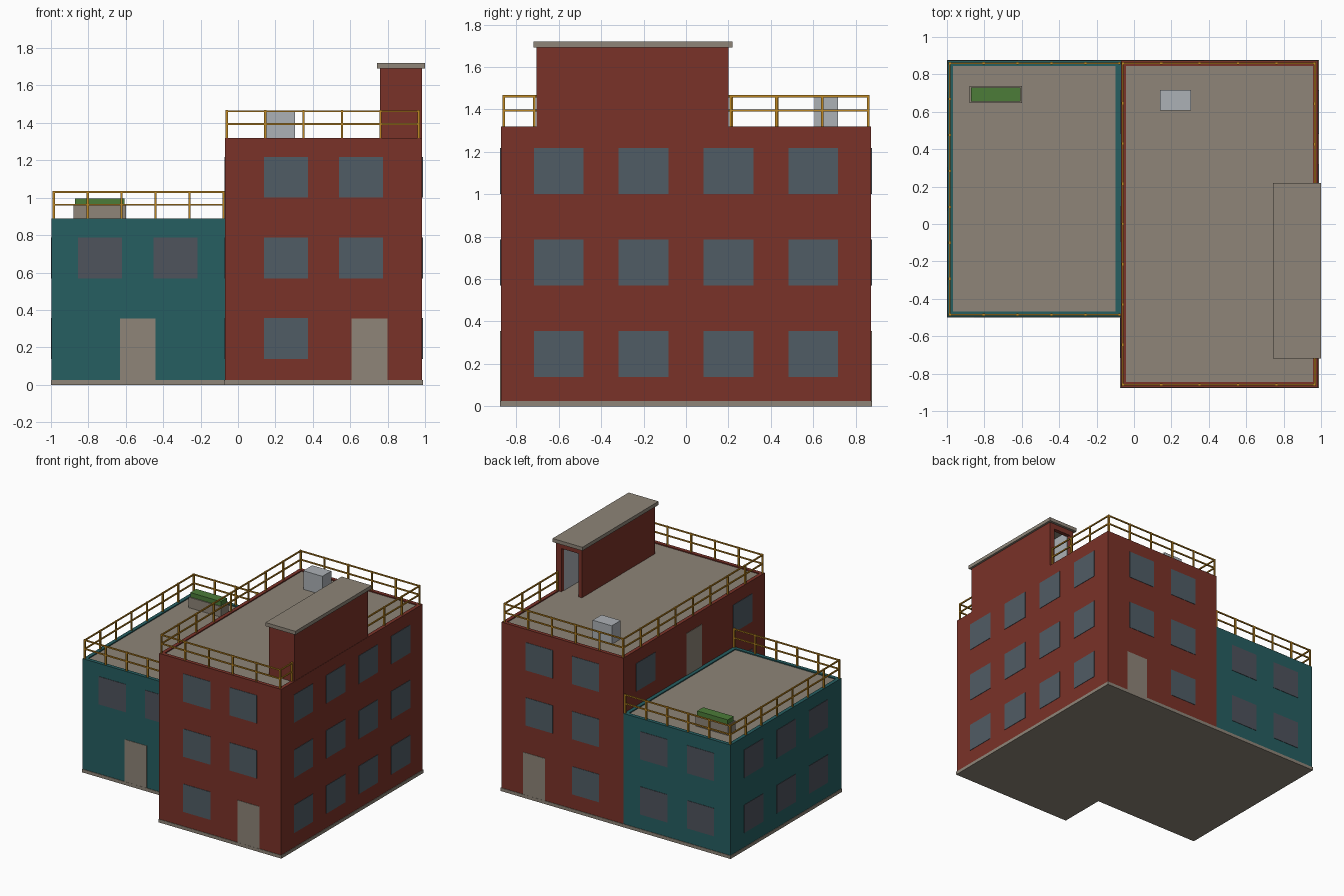
import bpy
import bmesh
from mathutils import Vector

cube = bpy.data.objects.get("Cube")
if cube:
    bpy.data.objects.remove(cube, do_unlink=True)


def make_material(name, rgb):
    """Flat material from 8-bit display values, stored as linear."""
    linear = [((c / 255 + 0.055) / 1.055) ** 2.4 for c in rgb] + [1.0]
    mat = bpy.data.materials.new(name)
    mat.use_nodes = True
    mat.diffuse_color = linear
    bsdf = mat.node_tree.nodes["Principled BSDF"]
    bsdf.inputs["Base Color"].default_value = linear
    bsdf.inputs["Roughness"].default_value = 0.8
    return mat


RED = make_material("brick red", (122, 50, 40))
TEAL = make_material("teal paint", (38, 94, 97))
STONE = make_material("warm grey concrete", (142, 133, 120))
GLASS = make_material("blue grey glass", (80, 92, 101))
DARK_GLASS = make_material("dull grey glass", (78, 83, 92))
METAL = make_material("light grey metal", (172, 177, 182))
GOLD = make_material("golden railing", (190, 135, 35))
GREEN = make_material("leaf green", (76, 124, 56))


def add_box(bm, lo, hi):
    lo, hi = Vector(lo), Vector(hi)
    verts = bmesh.ops.create_cube(bm, size=1)["verts"]
    for v in verts:
        v.co = (lo + hi) / 2 + v.co * (hi - lo)


def finish(bm, name, *mats):
    mesh = bpy.data.meshes.new(name)
    bm.to_mesh(mesh)
    bm.free()
    for mat in mats:
        mesh.materials.append(mat)
    obj = bpy.data.objects.new(name, mesh)
    bpy.context.collection.objects.link(obj)
    return obj


def boxes(name, mat, *extents):
    bm = bmesh.new()
    for lo, hi in extents:
        add_box(bm, lo, hi)
    return finish(bm, name, mat)


def block(name, lo, hi, wall):
    """Building volume with a thin parapet around a sunken concrete roof."""
    bm = bmesh.new()
    add_box(bm, lo, hi)
    bm.normal_update()
    top = max(bm.faces, key=lambda f: f.calc_center_median().z)
    bmesh.ops.inset_region(bm, faces=[top], thickness=0.04)
    floor = bmesh.ops.extrude_face_region(bm, geom=[top])
    bmesh.ops.translate(bm, vec=(0, 0, -0.008),
                        verts=[g for g in floor["geom"] if isinstance(g, bmesh.types.BMVert)])
    for f in floor["geom"]:
        if isinstance(f, bmesh.types.BMFace):
            f.material_index = 1
    bmesh.ops.delete(bm, geom=[f for f in [top] if f.is_valid], context="FACES_ONLY")
    bmesh.ops.recalc_face_normals(bm, faces=bm.faces)
    return finish(bm, name, wall, STONE)


def plates(name, mat, axis, at, centres, width, levels):
    """Thin panels on the wall plane axis = at, levels are (bottom, top)."""
    t = 0.003
    bm = bmesh.new()
    for c in centres:
        for bottom, top in levels:
            a, b = c - width / 2, c + width / 2
            if axis == "x":
                add_box(bm, (at - t, a, bottom), (at + t, b, top))
            else:
                add_box(bm, (a, at - t, bottom), (b, at + t, top))
    return finish(bm, name, mat)


def railing(name, start, end, z, spans):
    """Posts and two horizontal rails along a straight line."""
    r, height = 0.006, 0.148
    p, q = Vector((*start, z)), Vector((*end, z))
    corner = Vector((r, r, 0))
    bm = bmesh.new()
    for i in range(spans + 1):
        base = p.lerp(q, i / spans)
        add_box(bm, base - corner, base + corner + Vector((0, 0, height)))
    for h in (height / 2, height - r):
        rise = Vector((0, 0, h))
        pad = Vector((r, r, r)) * 0.8
        add_box(bm, p + rise - pad, q + rise + pad)
    return finish(bm, name, GOLD)


# Main volumes and plinth
MID, RIGHT, LEFT = -0.07, 0.985, -0.996
DEPTH, WING_FRONT = 0.873, -0.497
TALL, LOW = 1.32, 0.888
block("main_building", (MID, -DEPTH, 0.02), (RIGHT, DEPTH, TALL), RED)
block("side_wing", (LEFT, WING_FRONT, 0.02), (MID, DEPTH, LOW), TEAL)
boxes("plinth", STONE,
      ((MID - 0.004, -0.877, 0), (0.989, 0.877, 0.025)),
      ((-1, -0.501, 0), (MID - 0.004, 0.877, 0.025)))

# Windows
W = 0.235
F1, F2, F3 = [(z, z + 0.218) for z in (0.138, 0.569, 1.0)]
DOOR = (0.025, 0.355)
main_cols, wing_cols = (0.257, 0.657), (-0.738, -0.335)
side_cols = (-0.6, -0.2, 0.2, 0.6)
for label, y in (("front", -DEPTH), ("back", DEPTH)):
    plates(f"main_{label}_windows", GLASS, "y", y, main_cols, W, (F2, F3))
    plates(f"main_{label}_ground_window", GLASS, "y", y, main_cols[:1], W, (F1,))
    plates(f"main_{label}_door", STONE, "y", y, (0.703,), 0.19, (DOOR,))
plates("main_right_windows", GLASS, "x", RIGHT, side_cols, W, (F1, F2, F3))
plates("main_left_upper_windows", GLASS, "x", MID, (-0.6, 0.6), W, (F3,))
plates("main_left_lower_windows", GLASS, "x", MID, (-0.6,), W, (F1, F2))
plates("roof_terrace_door", STONE, "x", MID, (0.0,), 0.19, ((LOW, 1.216),))
plates("wing_front_windows", DARK_GLASS, "y", WING_FRONT, wing_cols, W, (F2,))
plates("wing_front_door", STONE, "y", WING_FRONT, (-0.535,), 0.19, (DOOR,))
plates("wing_back_windows", DARK_GLASS, "y", DEPTH, wing_cols, W, (F1, F2))
plates("wing_left_windows", DARK_GLASS, "x", LEFT, (-0.212, 0.188, 0.588), W, (F1, F2))

# Railings on both roofs
x0, x1, y1 = -0.06, 0.967, 0.86
railing("main_front_railing", (x0, -y1), (x1, -y1), TALL, 5)
railing("main_back_railing", (x0, y1), (x1, y1), TALL, 5)
railing("main_left_railing", (x0, -y1), (x0, y1), TALL, 8)
railing("main_right_back_railing", (x1, 0.21), (x1, y1), TALL, 3)
railing("main_right_front_railing", (x1, -y1), (x1, -0.715), TALL, 1)
wx, wy = -0.985, -0.485
railing("wing_front_railing", (wx, wy), (-0.078, wy), LOW, 5)
railing("wing_back_railing", (wx, y1), (-0.078, y1), LOW, 5)
railing("wing_left_railing", (wx, wy), (wx, y1), LOW, 7)

# Stair house: walls, pale lining, open doorway at the back, overhanging cap
sx0, sx1, sy0, sy1, base, top = 0.76, 0.983, -0.705, 0.2, 1.31, 1.692
in0, in1 = sx0 + 0.03, sx1 - 0.045
boxes("stair_house_walls", RED,
      ((sx0, sy0, base), (in0, sy1, top)),
      ((in1, sy0, base), (sx1, sy1, top)),
      ((in0, sy0, base), (in1, sy0 + 0.03, top)),
      ((in0, sy1 - 0.03, 1.65), (in1, sy1, top)))
t, back = 0.004, sy1 - 0.03
boxes("stair_house_lining", METAL,
      ((in0, sy0 + 0.03, base), (in0 + t, back, top)),
      ((in1 - t, sy0 + 0.03, base), (in1, back, top)),
      ((in0, sy0 + 0.03, base), (in1, sy0 + 0.03 + t, top)))
boxes("stair_house_cap", STONE, ((0.742, -0.72, 1.692), (1.0, 0.22, 1.72)))

# Rooftop equipment and planter
boxes("air_unit", METAL, ((0.14, 0.607, base), (0.305, 0.717, 1.457)))
boxes("planter", STONE, ((-0.88, 0.648, 0.875), (-0.6, 0.738, 0.962)))
boxes("planter_hedge", GREEN, ((-0.872, 0.656, 0.955), (-0.608, 0.73, 0.997)))
